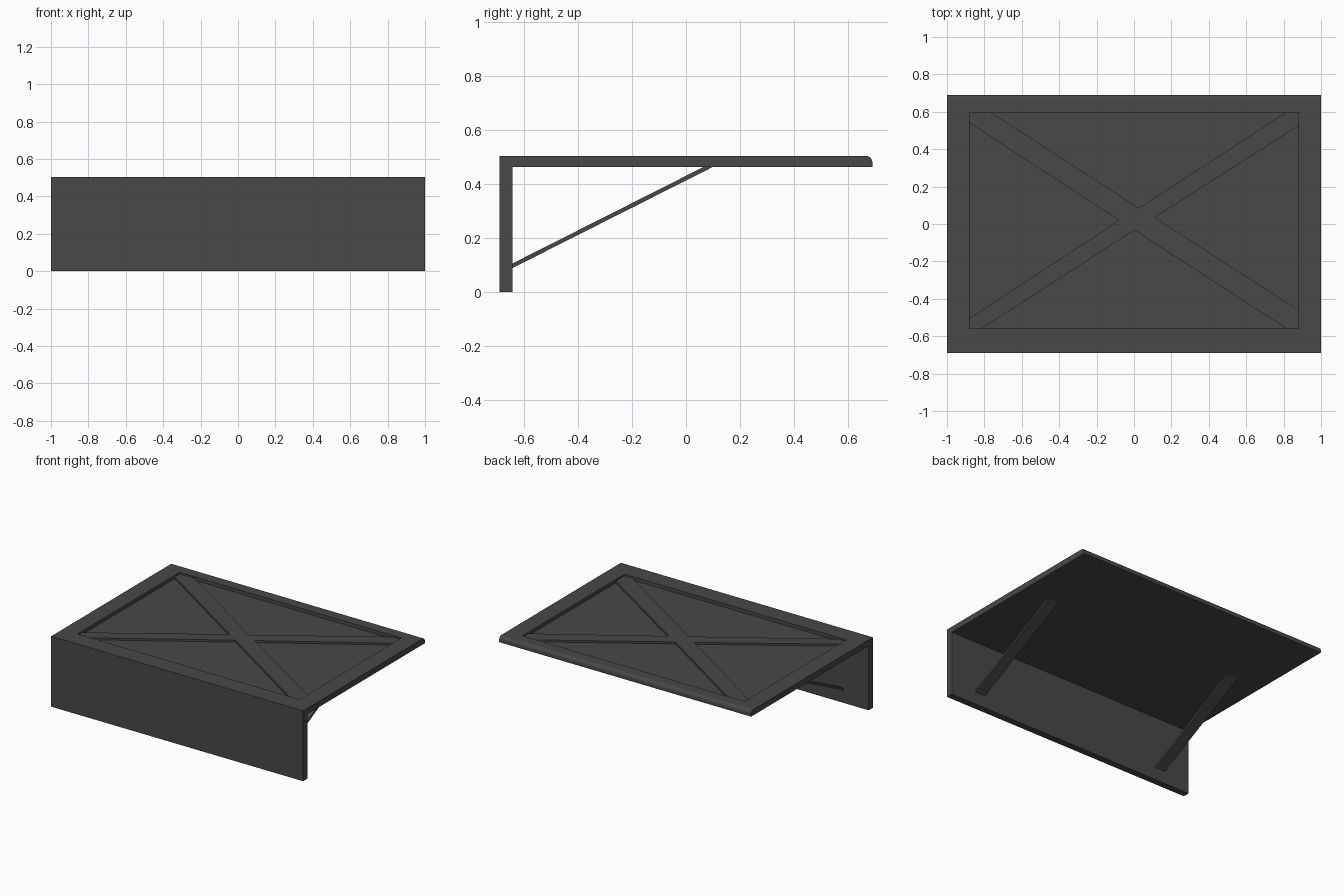
import bpy, bmesh, math
from mathutils import Vector

if "Cube" in bpy.data.objects:
    bpy.data.objects.remove(bpy.data.objects["Cube"])

TOP, UNDER = 0.505, 0.463      # slab faces
BAR_Z, FLOOR_Z = 0.494, 0.480  # cross-bar level and panel floor level

dark = bpy.data.materials.new("dark_grey")
dark.diffuse_color = (0.065, 0.065, 0.065, 1)
dark.use_nodes = True
dark.node_tree.nodes["Principled BSDF"].inputs["Base Color"].default_value = dark.diffuse_color


def prism(name, points, offset):
    """Extrude a closed planar outline by an offset vector."""
    bm = bmesh.new()
    face = bm.faces.new([bm.verts.new(p) for p in points])
    ext = bmesh.ops.extrude_face_region(bm, geom=[face])
    verts = [v for v in ext["geom"] if isinstance(v, bmesh.types.BMVert)]
    bmesh.ops.translate(bm, verts=verts, vec=Vector(offset))
    bmesh.ops.recalc_face_normals(bm, faces=bm.faces)
    mesh = bpy.data.meshes.new(name)
    bm.to_mesh(mesh)
    bm.free()
    mesh.materials.append(dark)
    ob = bpy.data.objects.new(name, mesh)
    bpy.context.collection.objects.link(ob)
    return ob


def cut(target, name, outline, z):
    """Sink a flat-bottomed pocket from above down to z."""
    cutter = prism(name, [(x, y, z) for x, y in outline], (0, 0, 0.6 - z))
    cutter.hide_render = True
    mod = target.modifiers.new(name, 'BOOLEAN')
    mod.operation, mod.solver, mod.object = 'DIFFERENCE', 'EXACT', cutter
    bpy.context.view_layer.objects.active = target
    bpy.ops.object.modifier_apply(modifier=name)
    bpy.data.objects.remove(cutter, do_unlink=True)


# L-shaped top slab and front wall, with the rear top edge rounded
r = 0.025
arc = [(0.69 - r + r * math.cos(a), TOP - r + r * math.sin(a))
       for a in (math.radians(d) for d in (0, 22.5, 45, 67.5, 90))]
profile = [(-0.69, 0), (-0.642, 0), (-0.642, UNDER), (0.69, UNDER)] + arc + [(-0.69, TOP)]
shell = prism("top_and_front_wall", [(-1, y, z) for y, z in profile], (2, 0, 0))

# Recessed frame, then four deeper panels leaving the X-shaped bars
cut(shell, "frame_recess", [(-0.88, -0.56), (0.88, -0.56), (0.88, 0.595), (-0.88, 0.595)], BAR_Z)
panels = [
    [(-0.76, 0.595), (0.81, 0.595), (0.025, 0.085)],
    [(-0.88, 0.54), (-0.88, -0.505), (-0.08, 0.02)],
    [(0.88, 0.525), (0.88, -0.46), (0.11, 0.035)],
    [(-0.815, -0.56), (0.815, -0.56), (0.003, -0.033)],
]
for i, outline in enumerate(panels):
    cut(shell, f"panel_{i}", outline, FLOOR_Z)

# Two diagonal support braces under the slab, ends buried slightly
brace = [(-0.655, 0.083), (-0.655, 0.100), (0.07, 0.466), (0.104, 0.466)]
for side, x in (("left", -0.80), ("right", 0.72)):
    prism(f"{side}_brace", [(x, y, z) for y, z in brace], (0.08, 0, 0))
